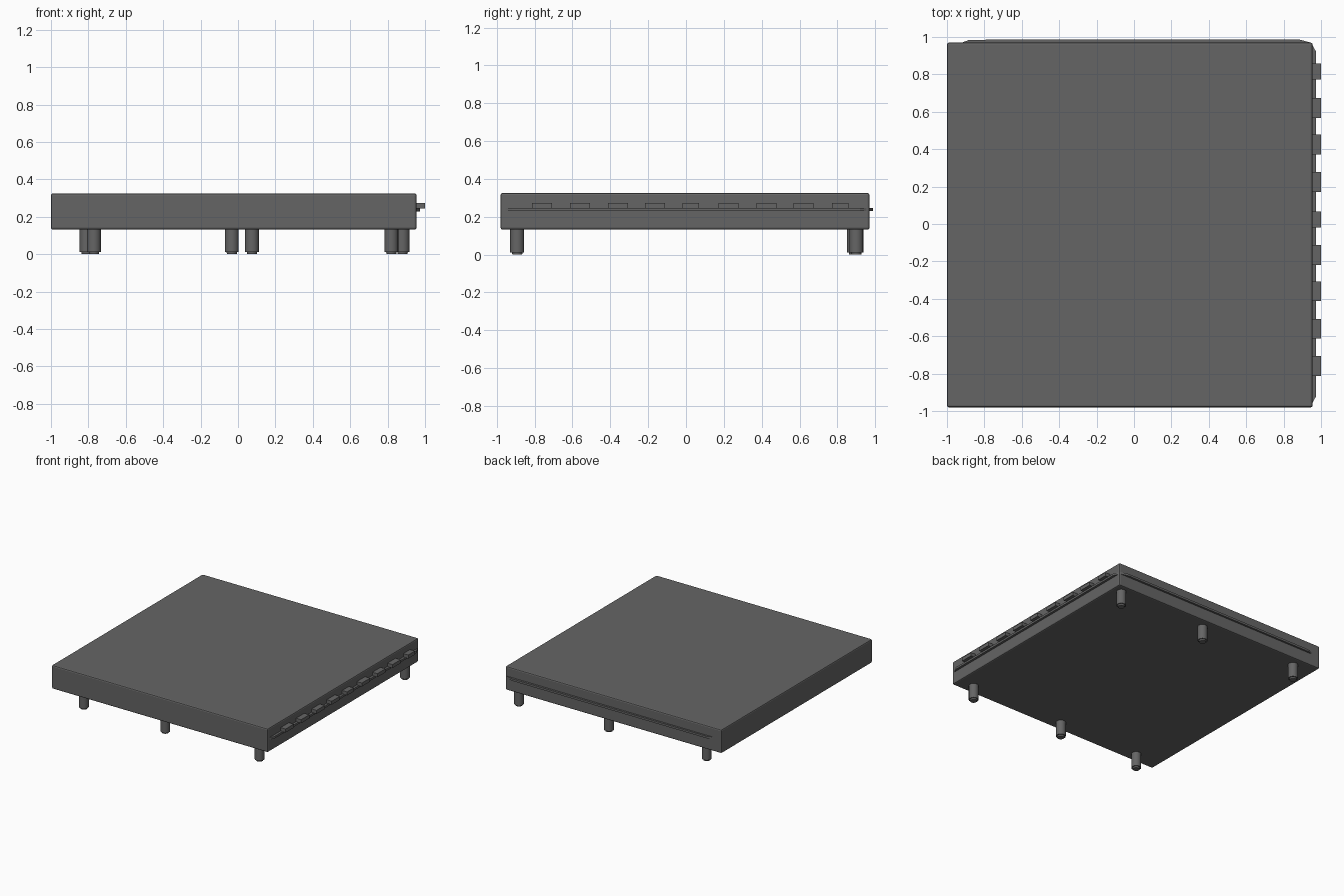
import bpy, bmesh

if "Cube" in bpy.data.objects:
    bpy.data.objects.remove(bpy.data.objects["Cube"])

# One flat colour for everything
grey = bpy.data.materials.new("dark grey")
grey.diffuse_color = (0.13, 0.13, 0.13, 1)
grey.use_nodes = True
grey.node_tree.nodes["Principled BSDF"].inputs["Base Color"].default_value = grey.diffuse_color


def finish(name, bm, smooth=False):
    bmesh.ops.recalc_face_normals(bm, faces=bm.faces)
    me = bpy.data.meshes.new(name)
    bm.to_mesh(me)
    bm.free()
    me.materials.append(grey)
    ob = bpy.data.objects.new(name, me)
    bpy.context.collection.objects.link(ob)
    if smooth:
        bpy.ops.object.select_all(action='DESELECT')
        ob.select_set(True)
        bpy.context.view_layer.objects.active = ob
        bpy.ops.object.shade_smooth_by_angle()
    return ob


def prism(name, outline, z0, z1):
    """Extrude a plan outline between two heights."""
    bm = bmesh.new()
    face = bm.faces.new([bm.verts.new((x, y, z0)) for x, y in outline])
    ext = bmesh.ops.extrude_face_region(bm, geom=[face])
    for v in ext["geom"]:
        if isinstance(v, bmesh.types.BMVert):
            v.co.z = z1
    return finish(name, bm)


def box(name, x0, x1, y0, y1, z0, z1):
    return prism(name, [(x0, y0), (x1, y0), (x1, y1), (x0, y1)], z0, z1)


# Slab with softened edges
slab = box("slab", -1.0, 0.955, -0.98, 0.97, 0.132, 0.325)
bev = slab.modifiers.new("soft edges", 'BEVEL')
bev.width = 0.01
bev.segments = 2

# Thin ledges along the right and back sides, tapered at their ends
prism("right_ledge", [(0.94, -0.955), (0.955, -0.955), (0.974, -0.92),
                      (0.974, 0.92), (0.955, 0.955), (0.94, 0.955)], 0.229, 0.246)
prism("back_ledge", [(-0.92, 0.96), (-0.92, 0.97), (-0.88, 0.985),
                     (0.88, 0.987), (0.945, 0.97), (0.945, 0.96)], 0.23, 0.247)

# Row of tabs above the right ledge
for i, y in enumerate((-0.76, -0.56, -0.36, -0.165, 0.025, 0.225, 0.425, 0.62, 0.815)):
    half = 0.043 if i in (4, 8) else 0.053
    box(f"tab_{i + 1}", 0.94, 1.0, y - half, y + half, 0.244, 0.273)

# Round legs with a smaller foot at the bottom
RINGS = ((0.0, 0.026), (0.012, 0.028), (0.012, 0.037), (0.14, 0.037))
legs = [(-0.77, -0.892), (-0.033, -0.892), (0.82, -0.892),
        (-0.81, 0.888), (0.075, 0.888), (0.88, 0.9)]
for n, (lx, ly) in enumerate(legs):
    bm = bmesh.new()
    rings = []
    for z, r in RINGS:
        c = bmesh.ops.create_circle(bm, segments=16, radius=r)["verts"]
        for v in c:
            v.co.x += lx
            v.co.y += ly
            v.co.z = z
        rings.append(c)
    for a, b in zip(rings, rings[1:]):
        for k in range(16):
            j = (k + 1) % 16
            bm.faces.new((a[k], a[j], b[j], b[k]))
    bm.faces.new(rings[0])
    bm.faces.new(rings[-1])
    finish(f"leg_{n + 1}", bm, smooth=True)
